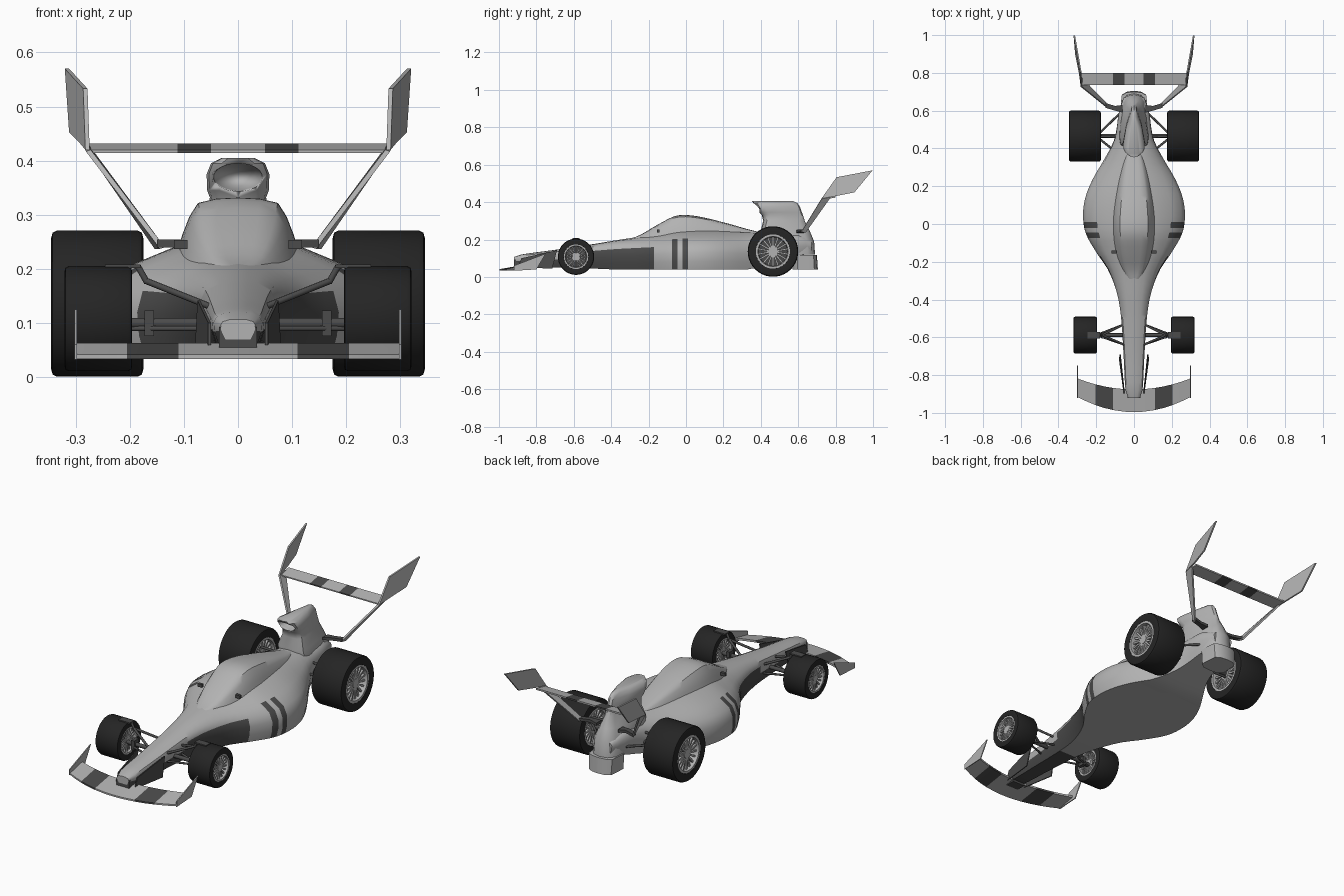
import bpy, bmesh, math
from mathutils import Vector, Matrix

if "Cube" in bpy.data.objects:
    bpy.data.objects.remove(bpy.data.objects["Cube"])


def material(name, v):
    m = bpy.data.materials.new(name)
    m.diffuse_color = (v, v, v, 1)
    return m


TYRE, DARK = material("rubber", 0.018), material("dark_panel", 0.07)


def finish(name, bm, mat=None, angle=40, mats=None):
    bmesh.ops.recalc_face_normals(bm, faces=bm.faces)
    me = bpy.data.meshes.new(name)
    bm.to_mesh(me)
    bm.free()
    ob = bpy.data.objects.new(name, me)
    bpy.context.collection.objects.link(ob)
    for m in mats or ([mat] if mat else []):
        me.materials.append(m)
    bpy.ops.object.select_all(action='DESELECT')
    ob.select_set(True)
    bpy.context.view_layer.objects.active = ob
    bpy.ops.object.shade_smooth_by_angle(angle=math.radians(angle))
    return ob


def loft(name, rings, mat=None, closed=False, paint=None, mats=None, angle=40):
    """Skin a row of closed rings; paint(i, j) picks a material slot."""
    bm = bmesh.new()
    vs = [[bm.verts.new(p) for p in r] for r in rings]
    n = len(vs[0])
    for i in range(len(vs) if closed else len(vs) - 1):
        a, b = vs[i], vs[(i + 1) % len(vs)]
        for j in range(n):
            k = (j + 1) % n
            f = bm.faces.new((a[j], a[k], b[k], b[j]))
            if paint:
                f.material_index = paint(i, j)
    if not closed:
        bm.faces.new(vs[0])
        bm.faces.new(vs[-1])
    return finish(name, bm, mat, angle, mats)


def prism(name, pts, off, mat=None):
    off = Vector(off)
    return loft(name, [[Vector(p) for p in pts], [Vector(p) + off for p in pts]], mat)


def box(name, c, size, mat=None):
    x, y, z = (s / 2 for s in size)
    c = Vector(c)
    return prism(name, [c + Vector(p) for p in ((-x, -y, -z), (x, -y, -z), (x, y, -z), (-x, y, -z))],
                 (0, 0, 2 * z), mat)


def rod(name, a, b, r, mat=DARK):
    a, b = Vector(a), Vector(b)
    q = (b - a).to_track_quat('Z', 'Y')
    ring = [q @ Vector((r * math.cos(t), r * math.sin(t), 0)) for t in [k * math.pi / 5 for k in range(10)]]
    return loft(name, [[a + p for p in ring], [b + p for p in ring]], mat)


def spline(keys, y):
    """Smooth lookup of station values at y."""
    for i in range(len(keys) - 1):
        if y <= keys[i + 1][0]:
            break
    a, b = keys[i], keys[i + 1]
    p, q = keys[max(i - 1, 0)], keys[min(i + 2, len(keys) - 1)]
    h = b[0] - a[0]
    t = (y - a[0]) / h
    out = []
    for c in range(1, len(a)):
        ma = (b[c] - p[c]) / (b[0] - p[0]) * h
        mb = (q[c] - a[c]) / (q[0] - a[0]) * h
        out.append((2*t**3 - 3*t*t + 1) * a[c] + (t**3 - 2*t*t + t) * ma
                   + (3*t*t - 2*t**3) * b[c] + (t**3 - t*t) * mb)
    return out


def mirrored(half):
    """Half ring from centreline to centreline -> full ring."""
    return half + [Vector((-p[0], p[1], p[2])) for p in half[-2:0:-1]]


# Main body: y, half width, bottom, top, blend from nose to pod section
BODY = [(-.92, .032, .07, .107, 0), (-.88, .045, .055, .12, 0), (-.7, .055, .05, .145, 0),
        (-.5, .068, .045, .175, 0), (-.38, .088, .04, .195, .2), (-.25, .135, .04, .215, .6),
        (-.15, .2, .04, .232, .9), (-.05, .255, .04, .25, 1), (.05, .27, .04, .255, 1),
        (.15, .255, .04, .255, 1), (.25, .212, .04, .25, 1), (.33, .165, .04, .245, .9),
        (.45, .105, .07, .24, .6), (.6, .08, .11, .235, .3), (.67, .055, .13, .2, .2)]
NOSE_SEC = [(0, 0), (.72, 0), (.85, .2), (.97, .45), (1, .72), (.88, .88), (.5, .98), (0, 1)]
POD_SEC = [(0, 0), (.96, 0), (1, .2), (1, .42), (.93, .62), (.73, .78), (.4, .95), (0, 1)]
STRIPES = ((-.075, -.045), (-.02, .01))
ys = sorted([-.92 + .04 * k for k in range(40) if not -.1 < -.92 + .04 * k < .02]
            + [v for s in STRIPES for v in s] + [-.09, -.5, -.17, .67])
rings = []
for y in ys:
    w, zb, zt, t = spline(BODY, y)
    half = [Vector((w * (a[0] + t * (b[0] - a[0])), y, zb + (zt - zb) * (a[1] + t * (b[1] - a[1]))))
            for a, b in zip(NOSE_SEC, POD_SEC)]
    rings.append(mirrored(half))


def body_paint(i, j):
    y, seg = (ys[i] + ys[i + 1]) / 2, min(j, 13 - j)
    if any(a < y < b for a, b in STRIPES):
        return int(1 <= seg <= 4)
    return int((-.5 < y < -.17 and 1 <= seg <= 3) or (y < -.5 and seg <= 2))


GREY = material("body_grey", 0.8)
GREY.diffuse_color = (.45, .45, .45, 1)
loft("main_body", rings, paint=body_paint, mats=[GREY, DARK])

# Canopy hump: y, half width, base height, crest height
CANOPY = [(-.3, .03, .19, .205), (-.25, .06, .2, .222), (-.15, .095, .215, .28), (-.05, .11, .23, .328),
          (.05, .11, .235, .326), (.2, .088, .235, .292), (.35, .05, .23, .25), (.42, .02, .225, .235)]
rings = []
for k in range(25):
    y = -.3 + .03 * k
    w, zb, zt = spline(CANOPY, y)
    rings.append(mirrored([Vector((w * a, y, zb + (zt - zb) * b)) for a, b in
                           ((0, -.1), (1, 0), (.92, .3), (.8, .65), (.66, .9), (.36, .98), (0, 1))]))
loft("canopy", rings, GREY)


# Tail, stacked from horizontal outlines
def outline(z, y0, y1, w, k):
    L = y1 - y0
    return mirrored([Vector(p) for p in ((0, y0, z), (.6 * w, y0 + .004, z), (.93 * w, y0 + .02, z),
                    (w, y0 + .2 * L, z), (w * (.55 + .45 * k), y0 + .6 * L, z),
                    (w * k, y1 - .14 * L, z), (w * k * .6, y1 - .03 * L, z), (0, y1, z))])


airbox = loft("airbox_fin", [outline(*a) for a in (
    (.12, .42, .69, .075, .85), (.19, .41, .685, .08, .75), (.25, .4, .66, .075, .55),
    (.3, .413, .635, .058, .4), (.332, .405, .625, .052, .38), (.345, .392, .62, .057, .37),
    (.375, .372, .61, .058, .36), (.395, .36, .595, .05, .35), (.405, .353, .575, .03, .35))], GREY)
bm = bmesh.new()
bmesh.ops.create_icosphere(bm, subdivisions=3, radius=1, matrix=Matrix.Translation((0, .36, .368))
                           @ Matrix.Diagonal((.048, .09, .027, 1)))
cutter = finish("intake_cutter", bm)
cutter.hide_render = True
cutter.hide_set(True)
mod = airbox.modifiers.new("intake", 'BOOLEAN')
mod.object, mod.operation = cutter, 'DIFFERENCE'
loft("tail_box", [outline(.04, .57, .705, .068, .9), outline(.118, .57, .70, .072, .9)], GREY)


# Wheels
def wheel(name, c, h, R, spokes=18):
    c, rr = Vector(c), R * .66

    def lathe(part, prof, mat):
        loft(name + part, [[c + Vector((x, r * math.cos(t), r * math.sin(t)))
                            for t in [k * math.pi / 20 for k in range(40)]] for x, r in prof],
             mat, closed=True, angle=35)
    side = [(h * .9, rr), (h * .98, rr * 1.03), (h, R * .9), (h * .97, R * .97), (h * .88, R)]
    lathe("_tyre", side + [(-x, r) for x, r in side[::-1]], TYRE)
    rim = [(h * .97, rr * 1.04), (h * .97, rr * .9), (h * .6, rr * .86)]
    lathe("_rim", rim + [(-x, r) for x, r in rim[::-1]], GREY)
    lathe("_disc", [(h * .45, rr * .88), (h * .45, .002), (-h * .45, .002), (-h * .45, rr * .88)], DARK)
    bm = bmesh.new()
    for s in (-1, 1):
        for k in range(spokes):
            bmesh.ops.create_cube(bm, size=1, matrix=Matrix.Translation(c + Vector((s * h * .75, 0, 0)))
                                  @ Matrix.Rotation(2 * math.pi * k / spokes, 4, 'X')
                                  @ Matrix.Translation((0, 0, rr * .56))
                                  @ Matrix.Diagonal((h * .14, rr * .1, rr * .75, 1)))
    finish(name + "_spokes", bm, GREY)
    rod(name + "_hub", c - Vector((h * .85, 0, 0)), c + Vector((h * .85, 0, 0)), rr * .25, GREY)


for s, side in ((-1, "left"), (1, "right")):
    wheel("front_wheel_" + side, (s * .258, -.588, .108), .0625, .097)
    wheel("rear_wheel_" + side, (s * .26, .465, .136), .085, .135)
    # Front suspension
    rod("front_axle_" + side, (s * .05, -.588, .1), (s * .21, -.588, .1), .01)
    box("front_upright_" + side, (s * .164, -.588, .1), (.018, .035, .047), DARK)
    for n, y in enumerate((-.64, -.53)):
        rod(f"front_arm_{n}_{side}", (s * .05, y, .13), (s * .17, -.588, .178), .006)
        rod(f"front_lower_arm_{n}_{side}", (s * .05, y, .09), (s * .2, -.588, .09), .005)
    rod("front_riser_" + side, (s * .168, -.588, .175), (s * .185, -.588, .205), .006)
    box("wheel_cap_" + side, (s * .213, -.588, .205), (.065, .035, .007), DARK)
    # Rear suspension
    for n, (y, z) in enumerate(((.36, .15), (.46, .12), (.59, .15), (.46, .18))):
        rod(f"rear_arm_{n}_{side}", (s * .07, y, z), (s * .2, .465, z), .006)
    rod("rear_axle_" + side, (s * .05, .465, .136), (s * .2, .465, .136), .011)
    # Nose side vane, mirror
    prism("nose_vane_" + side, [(s * .05, -.9, .05), (s * .05, -.88, .1), (s * .07, -.69, .142),
                                (s * .075, -.715, .045)], (s * .005, 0, 0), DARK)
    box("mirror_" + side, (s * .106, -.148, .245), (.025, .014, .016), DARK)
    # Wing end plates and struts
    prism("front_end_plate_" + side, [(s * .297, -.92, .033), (s * .297, -.92, .06), (s * .297, -.75, .125),
                                      (s * .297, -.8, .04)], (s * .005, 0, 0), GREY)
    prism("rear_end_plate_" + side, [(s * .274, .725, .42), (s * .278, .805, .533), (s * .312, .998, .57),
                                     (s * .304, .9, .452), (s * .284, .8, .432)], (s * .008, 0, 0), GREY)
    prism("wing_strut_" + side, [(s * .135, .615, .24), (s * .272, .725, .42), (s * .276, .775, .43),
                                 (s * .145, .64, .24)], (s * .009, 0, -.003), GREY)
    prism("strut_foot_" + side, [(s * .06, .59, .235), (s * .1, .6, .24), (s * .15, .615, .24),
                                 (s * .15, .64, .24), (s * .1, .625, .24), (s * .06, .63, .235)],
          (0, 0, .014), DARK)

# Front wing: swept, tilted blade with dark bands
xs = [-.3, -.25, -.205, -.16, -.11, -.05, 0, .05, .11, .16, .205, .25, .3]
loft("front_wing", [[Vector((x, -.996 + .9 * x * x, .034)), Vector((x, -.996 + .9 * x * x, .042)),
                     Vector((x, -.876 + .65 * x * x, .063)), Vector((x, -.876 + .65 * x * x, .053))]
                    for x in xs], mats=[GREY, DARK],
     paint=lambda i, j: int(.11 < abs(xs[i] + xs[i + 1]) / 2 < .205))
box("nose_pylon", (0, -.895, .068), (.07, .05, .05), DARK)

# Rear wing plane with dark bands
xr = [-.278, -.112, -.05, .05, .112, .278]
loft("rear_wing", [[Vector((x, .735, .414)), Vector((x, .735, .42)), Vector((x, .8, .432)),
                    Vector((x, .8, .424))] for x in xr], mats=[GREY, DARK],
     paint=lambda i, j: i in (1, 3))

for m in bpy.data.materials:
    if m.users and not m.is_grease_pencil:
        m.use_nodes = True
        m.node_tree.nodes["Principled BSDF"].inputs["Base Color"].default_value = m.diffuse_color
